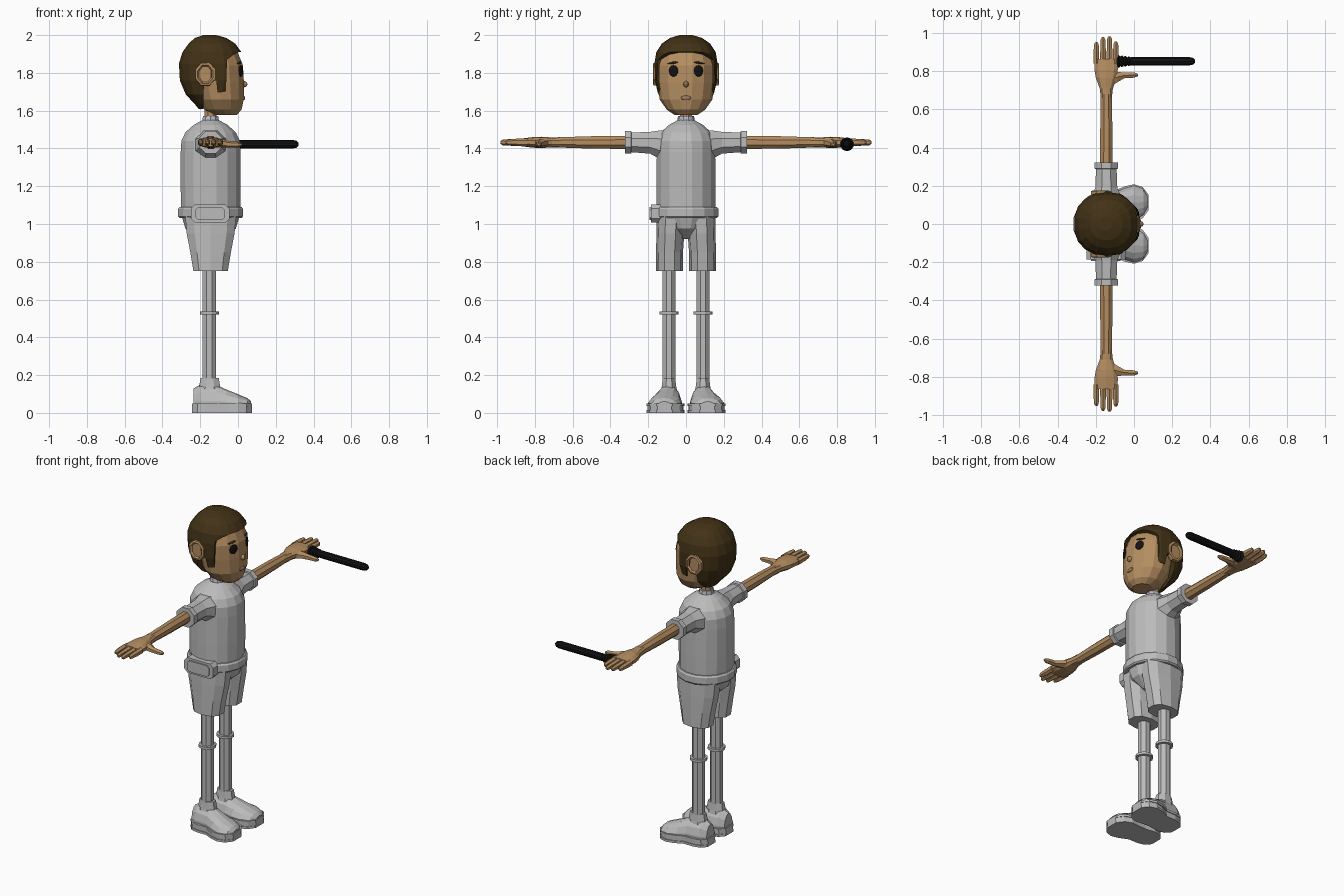
import bpy, bmesh, math
from mathutils import Vector
from mathutils.bvhtree import BVHTree


def material(name, rgb):
    m = bpy.data.materials.new(name)
    m.diffuse_color = (*rgb, 1)
    return m


GREY = material("light grey cloth", (0.5, 0.5, 0.5))
COLLAR = material("pale lilac", (0.5, 0.5, 0.6))
SKIN = material("tan skin", (0.46, 0.27, 0.12))
LIPS = material("muted lip", (0.36, 0.2, 0.12))
HAIR = material("dark brown hair", (0.055, 0.032, 0.008))
BLACK = material("black", (0.006, 0.006, 0.007))
CX = -0.145  # body axis


def finish(name, bm, mat):
    bmesh.ops.recalc_face_normals(bm, faces=bm.faces[:])
    me = bpy.data.meshes.new(name)
    bm.to_mesh(me)
    bm.free()
    me.materials.append(mat)
    ob = bpy.data.objects.new(name, me)
    bpy.context.collection.objects.link(ob)
    return ob


def loft(name, secs, mat, axis="z", n=12, p=2.0, zmin=None):
    """Skin rings given as (x, y, z, radius a, radius b) across an axis."""
    bm = bmesh.new()
    rings = []
    for x, y, z, ra, rb in secs:
        ring = []
        for i in range(n):
            t = 2 * math.pi * (i + 0.5) / n
            c, s = math.cos(t), math.sin(t)
            k = 1.0 if p > 2 else 1 / math.cos(math.pi / n) ** 0.5
            a = k * ra * math.copysign(abs(c) ** (2 / p), c)
            b = k * rb * math.copysign(abs(s) ** (2 / p), s)
            v = {"z": (x + a, y + b, z), "y": (x + a, y, z + b), "x": (x, y + a, z + b)}[axis]
            if zmin is not None:
                v = (v[0], v[1], max(v[2], zmin))
            ring.append(bm.verts.new(v))
        rings.append(ring)
    for r, q in zip(rings, rings[1:]):
        for i in range(n):
            j = (i + 1) % n
            bm.faces.new((r[i], r[j], q[j], q[i]))
    bm.faces.new(rings[0])
    bm.faces.new(rings[-1])
    return finish(name, bm, mat)


def prism(name, pts, lo, hi, mat, axis="z"):
    """Extrude an outline: (x, y) along z, or (x, z) along y."""
    bm = bmesh.new()
    put = (lambda u, v, h: (u, v, h)) if axis == "z" else (lambda u, v, h: (u, h, v))
    a = [bm.verts.new(put(u, v, lo)) for u, v in pts]
    b = [bm.verts.new(put(u, v, hi)) for u, v in pts]
    for i in range(len(pts)):
        j = (i + 1) % len(pts)
        bm.faces.new((a[i], a[j], b[j], b[i]))
    bm.faces.new(a)
    bm.faces.new(b)
    return finish(name, bm, mat)


def column(secs, y=0):
    return [(x, y, z, a, b) for z, x, a, b in secs]


# Head and neck
head = loft("head", column([
    (1.578, -0.065, 0.06, 0.06), (1.605, -0.08, 0.10, 0.10), (1.66, -0.09, 0.122, 0.138),
    (1.75, -0.102, 0.135, 0.15), (1.84, -0.107, 0.135, 0.152), (1.92, -0.12, 0.115, 0.132),
    (1.96, -0.13, 0.07, 0.09)]), SKIN, n=14)
loft("neck", column([(1.5, CX, 0.033, 0.033), (1.63, CX, 0.033, 0.033)]), SKIN, n=8)
loft("collar", column([(1.53, CX, 0.052, 0.052), (1.55, CX, 0.045, 0.045),
                       (1.572, CX, 0.041, 0.041)]), COLLAR, n=10)

# Hair: a full cap with the face, sideburn and ear outline cut away
hair = loft("hair", column([
    (1.61, -0.16, 0.05, 0.07), (1.635, -0.145, 0.085, 0.11), (1.685, -0.14, 0.138, 0.152),
    (1.76, -0.138, 0.172, 0.167), (1.85, -0.14, 0.175, 0.167), (1.91, -0.138, 0.158, 0.157),
    (1.955, -0.138, 0.125, 0.128), (1.985, -0.145, 0.085, 0.085), (2.0, -0.15, 0.035, 0.035)]),
    HAIR, n=18, p=2.25)
cutter = prism("face_cutter", [
    (0.2, 1.912), (0.0, 1.91), (-0.03, 1.892), (-0.058, 1.87), (-0.064, 1.70), (-0.108, 1.695),
    (-0.115, 1.76), (-0.18, 1.76), (-0.187, 1.5), (0.2, 1.5)], -0.4, 0.4, HAIR, "y")
mod = hair.modifiers.new("face opening", "BOOLEAN")
mod.operation, mod.object, mod.solver = "DIFFERENCE", cutter, "EXACT"
bpy.context.view_layer.objects.active = hair
bpy.ops.object.modifier_apply(modifier=mod.name)
bpy.data.objects.remove(cutter)

# Face features, seated on the head surface
tree = BVHTree.FromPolygons([v.co for v in head.data.vertices],
                            [f.vertices[:] for f in head.data.polygons])


def feature(name, y, z, w, h, depth, mat, tilt=0):
    loc, nor, _, _ = tree.ray_cast(Vector((1, y, z)), Vector((-1, 0, 0)))
    bm = bmesh.new()
    bmesh.ops.create_uvsphere(bm, u_segments=10, v_segments=6, radius=1)
    ob = finish(name, bm, mat)
    ob.scale = (depth, w, h)
    ob.rotation_euler = (tilt, 0, math.atan2(nor.y, nor.x))
    ob.location = loc


for s in (1, -1):
    feature("eye", s * 0.066, 1.81, 0.027, 0.031, 0.009, BLACK)
    feature("eyebrow", s * 0.07, 1.853, 0.033, 0.006, 0.008, HAIR, -s * 0.15)
feature("nose", 0, 1.74, 0.015, 0.017, 0.02, SKIN)
feature("mouth", 0, 1.668, 0.028, 0.012, 0.008, LIPS)

# Shirt, belt and pouch
loft("shirt", column([
    (1.04, CX, 0.158, 0.158), (1.2, CX, 0.16, 0.158), (1.38, CX, 0.16, 0.156),
    (1.44, CX, 0.156, 0.154), (1.485, CX, 0.135, 0.135), (1.525, CX, 0.09, 0.09),
    (1.552, CX, 0.04, 0.04)]), GREY, n=16)
loft("belt", column([(1.032, CX, 0.166, 0.166), (1.04, CX, 0.173, 0.173),
                     (1.08, CX, 0.173, 0.173), (1.09, CX, 0.166, 0.166)]), GREY, n=16)


def chamfered(x0, x1, z0, z1, c):
    return [(x0 + c, z0), (x1 - c, z0), (x1, z0 + c), (x1, z1 - c),
            (x1 - c, z1), (x0 + c, z1), (x0, z1 - c), (x0, z0 + c)]


prism("pouch", chamfered(-0.25, -0.045, 1.007, 1.103, 0.022), -0.185, -0.13, GREY, "y")
prism("pouch_flap", chamfered(-0.225, -0.07, 1.02, 1.09, 0.015), -0.194, -0.18, GREY, "y")

# Shorts seat
loft("shorts_seat", column([(0.92, CX, 0.07, 0.03), (0.975, CX, 0.135, 0.11),
                            (1.045, CX, 0.156, 0.157)]), GREY, n=14)

AZ = 1.432  # arm height
for s in (1, -1):
    # Arm and sleeve
    loft("sleeve", [(CX, s * y, z, a, b) for y, z, a, b in [
        (0.09, 1.41, 0.1, 0.09), (0.14, 1.42, 0.08, 0.078), (0.19, 1.43, 0.06, 0.06),
        (0.288, AZ, 0.056, 0.054), (0.29, AZ, 0.064, 0.062), (0.322, AZ, 0.064, 0.062)]],
        GREY, "y", 8)
    loft("arm", [(CX, s * y, AZ, a, b) for y, a, b in [
        (0.3, 0.034, 0.036), (0.5, 0.033, 0.034), (0.68, 0.03, 0.028)]], SKIN, "y", 8)
    # Palm, fingers and thumb
    loft("palm", [(x, s * y, AZ, a, b) for x, y, a, b in [
        (CX, 0.66, 0.03, 0.028), (CX, 0.71, 0.036, 0.026), (-0.146, 0.765, 0.056, 0.03),
        (-0.146, 0.81, 0.064, 0.028), (-0.146, 0.865, 0.062, 0.021)]], SKIN, "y", 10, 2.4)
    for x, tip in ((-0.197, 0.952), (-0.162, 0.978), (-0.128, 0.983), (-0.095, 0.955)):
        loft("finger", [(x, s * 0.84, AZ, 0.016, 0.02), (x, s * 0.90, AZ, 0.016, 0.018),
                        (x, s * (tip - 0.012), AZ, 0.013, 0.014), (x, s * tip, AZ, 0.006, 0.006)],
             SKIN, "y", 6)
    loft("thumb", [(x, s * y, z, a, b) for x, y, z, a, b in [
        (-0.13, 0.755, 1.43, 0.045, 0.024), (-0.085, 0.77, 1.428, 0.028, 0.02),
        (-0.05, 0.778, 1.422, 0.016, 0.017), (0.0, 0.78, 1.42, 0.015, 0.014),
        (0.02, 0.78, 1.42, 0.007, 0.006)]], SKIN, "x", 6)
    # Ear with raised rim and sunken middle
    loft("ear", [(-0.173, s * y, 1.793, a, b) for y, a, b in [
        (0.12, 0.035, 0.045), (0.155, 0.055, 0.064), (0.172, 0.054, 0.062),
        (0.176, 0.042, 0.05), (0.166, 0.034, 0.042)]], SKIN, "y", 8)
    # Shorts leg
    loft("shorts_leg", [(CX, s * y, z, a, b) for z, y, a, b in [
        (0.75, 0.088, 0.095, 0.071), (0.85, 0.087, 0.112, 0.071),
        (0.95, 0.083, 0.132, 0.074), (1.04, 0.08, 0.14, 0.075)]], GREY, "z", 10, 2.4)
    # Leg, knee ring and ankle cuff
    leg = 0.09 * s
    loft("leg", column([(0.1, -0.152, 0.037, 0.035), (0.78, -0.152, 0.037, 0.035)], leg), GREY, n=8)
    loft("knee_ring", column([(0.521, -0.152, 0.051, 0.05), (0.537, -0.152, 0.051, 0.05)], leg),
         GREY, n=12)
    loft("ankle_cuff", column([(0.1, -0.15, 0.062, 0.048), (0.14, -0.15, 0.058, 0.04),
                               (0.185, -0.15, 0.05, 0.034)], leg), GREY, n=8)
    # Shoe upper
    loft("shoe", [(x, s * y, 0.04, a, b) for x, y, a, b in [
        (-0.236, 0.09, 0.042, 0.088), (-0.2, 0.09, 0.066, 0.108), (-0.11, 0.093, 0.07, 0.105),
        (-0.06, 0.102, 0.082, 0.082), (0.0, 0.112, 0.09, 0.058), (0.05, 0.115, 0.07, 0.038),
        (0.07, 0.115, 0.035, 0.02)]], GREY, "x", 14, 2.0, 0.03)
    # Layered sole with a waist behind the ball of the foot
    half = [(-0.243, 0.09, 0.035), (-0.215, 0.09, 0.067), (-0.17, 0.09, 0.078),
            (-0.105, 0.095, 0.073), (-0.05, 0.107, 0.086), (0.0, 0.11, 0.094),
            (0.045, 0.112, 0.078), (0.075, 0.113, 0.038)]
    for name, lo, hi, grow in (("sole_tread", 0, 0.014, 0.004), ("sole_middle", 0.014, 0.036, -0.001),
                               ("sole_welt", 0.036, 0.05, 0.004)):
        pts = [(x, s * (y - w - grow)) for x, y, w in half]
        pts += [(x, s * (y + w + grow)) for x, y, w in reversed(half)]
        prism(name, pts, lo, hi, GREY)

# Baton held in one hand, with a ribbed grip
loft("baton", [(x, 0.852, 1.422, r, r) for x, r in [
    (-0.09, 0.02), (0.0, 0.022), (0.29, 0.022), (0.31, 0.018), (0.32, 0.008)]], BLACK, "x", 10)
for i in range(4):
    x = -0.09 + i * 0.018
    r = 0.036 - 0.003 * i
    loft("grip_ring", [(x, 0.852, 1.422, r * 0.75, r * 0.75), (x + 0.009, 0.852, 1.422, r, r),
                       (x + 0.018, 0.852, 1.422, r * 0.75, r * 0.75)], BLACK, "x", 10)
